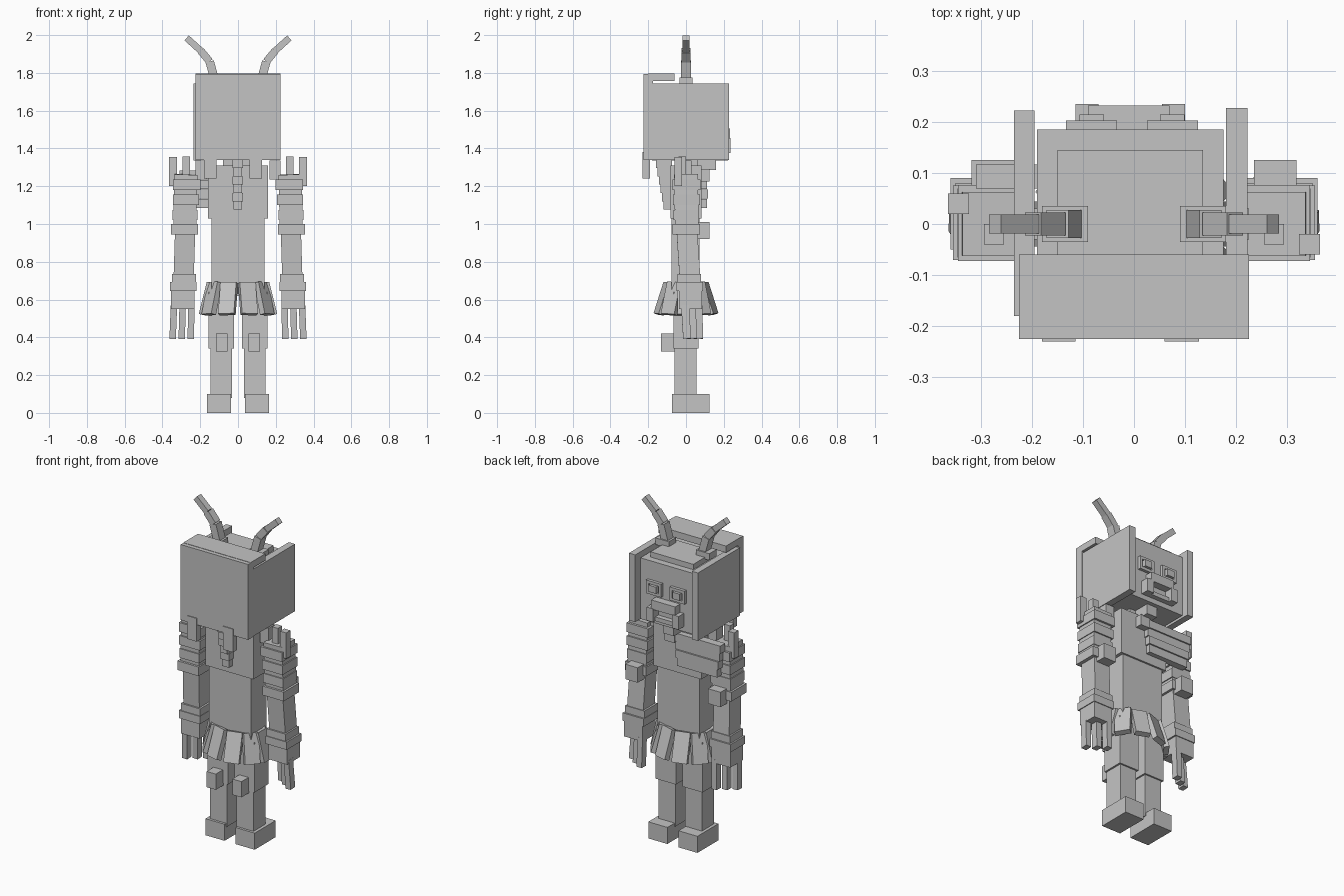
import bpy, math
from mathutils import Vector, Matrix

if "Cube" in bpy.data.objects:
    bpy.data.objects.remove(bpy.data.objects["Cube"])

grey = bpy.data.materials.new("stone grey")
grey.diffuse_color = (0.55, 0.55, 0.55, 1)
grey.use_nodes = True
grey.node_tree.nodes["Principled BSDF"].inputs["Base Color"].default_value = grey.diffuse_color

CUBE_FACES = [(0, 2, 3, 1), (4, 5, 7, 6), (0, 1, 5, 4), (2, 6, 7, 3), (0, 4, 6, 2), (1, 3, 7, 5)]


def make(name, boxes):
    """Join several (matrix, size) blocks into one object."""
    verts, faces = [], []
    for mat, size in boxes:
        base = len(verts)
        for x in (-.5, .5):
            for y in (-.5, .5):
                for z in (-.5, .5):
                    verts.append(mat @ Vector((x * size[0], y * size[1], z * size[2])))
        faces += [tuple(i + base for i in reversed(f)) for f in
                  [tuple(reversed(f)) for f in ((0, 1, 3, 2), (4, 6, 7, 5), (0, 4, 5, 1),
                                                (2, 3, 7, 6), (0, 2, 6, 4), (1, 5, 7, 3))]]
    mesh = bpy.data.meshes.new(name)
    mesh.from_pydata(verts, [], faces)
    mesh.materials.append(grey)
    obj = bpy.data.objects.new(name, mesh)
    bpy.context.collection.objects.link(obj)
    return obj


def span(x0, x1, y0, y1, z0, z1):
    """Block given by its limits."""
    c = Vector(((x0 + x1) / 2, (y0 + y1) / 2, (z0 + z1) / 2))
    return Matrix.Translation(c), (abs(x1 - x0), y1 - y0, z1 - z0)


def side_span(s, x0, x1, *rest):
    """Block on side s (-1 or 1)."""
    return span(min(s * x0, s * x1), max(s * x0, s * x1), *rest)


def strut(a, b, w, d):
    """Block running from a to b in an upright plane facing y."""
    a, b = Vector(a), Vector(b)
    v = b - a
    z = v.normalized()
    x = Vector((0, 1, 0)).cross(z).normalized()
    y = z.cross(x)
    rot = Matrix((x, y, z)).transposed().to_4x4()
    return Matrix.Translation((a + b) / 2) @ rot, (w, d, v.length)


# Head with cap
make("head", [span(-.19, .175, -.18, .185, 1.345, 1.713)])
make("head_cap", [span(-.15, .135, -.06, .145, 1.70, 1.745)])

# Open hood: back plate, top flap, side plates, hanging tabs
make("hood_back", [span(-.225, .225, -.225, -.175, 1.34, 1.795)])
make("hood_top_flap", [span(-.225, .225, -.2, -.06, 1.757, 1.797)])
make("hood_sides", [span(-.235, -.195, -.18, .222, 1.335, 1.745),
                    span(.18, .222, -.18, .227, 1.34, 1.745)])
make("hood_tabs", [span(-.18, -.115, -.23, -.19, 1.24, 1.38),
                   span(.06, .127, -.23, -.19, 1.24, 1.38)])

# Curved antennae on small bases
for s, side in ((-1, "left"), (1, "right")):
    make(side + "_antenna_base", [side_span(s, .09, .18, -.035, .035, 1.735, 1.775)])
    pts = [(.122, 1.76), (.15, 1.86), (.198, 1.918), (.272, 1.985)]
    make(side + "_antenna", [
        strut((s * a[0], 0, a[1]), (s * b[0], 0, b[1]), w, d)
        for a, b, w, d in zip(pts, pts[1:], (.045, .04, .035), (.054, .046, .038))])

# Face: framed eyes and a moustache with drooping ends
for s, side, cx in ((-1, "left", -.083), (1, "right", .075)):
    x0, x1, z0, z1, t = cx - .05, cx + .05, 1.52, 1.6, .017
    make(side + "_eye_frame", [span(x0, x1, .18, .203, z1 - t, z1), span(x0, x1, .18, .203, z0, z0 + t),
                               span(x0, x0 + t, .18, .203, z0 + t, z1 - t),
                               span(x1 - t, x1, .18, .203, z0 + t, z1 - t)])
    make(side + "_eye", [span(cx - .024, cx + .024, .18, .215, 1.54, 1.58)])
make("moustache", [span(-.09, .07, .18, .232, 1.45, 1.505),
                   span(-.115, -.07, .18, .235, 1.375, 1.455),
                   span(.055, .1, .18, .235, 1.375, 1.455)])
make("lower_lip", [span(-.07, .055, .18, .215, 1.375, 1.40)])

# Torso, neck and throat ornament
make("neck", [span(-.08, .08, -.06, .06, 1.28, 1.36)])
make("chest", [span(-.16, .16, -.083, .083, 1.03, 1.31)])
make("waist", [span(-.14, .14, -.076, .072, .62, 1.035)])
make("throat_ornament", [span(-.03, .04, .05, .16, 1.285, 1.345), span(-.01, .055, .06, .125, 1.225, 1.29)])

# Stacked chest bands wrapping one shoulder
make("chest_bands", [span(-.31 + .008 * i, 0 - .006 * i, .07, .117 - .006 * (i % 2),
                          1.235 - .05 * i, 1.283 - .05 * i) for i in range(4)])

# Segmented tapering tail of hair down the back
make("back_braid", [span(-.03 + .005 * (i % 2), .027 - .005 * (i % 2), -.158 + .008 * i, -.075,
                         1.34 - .044 * (i + 1), 1.34 - .044 * i) for i in range(6)])

# Skirt of flared panels
panels = []
for i in range(10):
    a = math.radians(18 + 36 * i)
    out = Vector((math.sin(a), math.cos(a), 0))
    top = Vector((out.x * .15, out.y * .095, .69))
    low = Vector((out.x * .192, out.y * .152, .52))
    z = (top - low).normalized()
    x = out.cross(z).normalized()
    y = z.cross(x)
    rot = Matrix((x, y, z)).transposed().to_4x4()
    panels.append((Matrix.Translation((top + low) / 2) @ rot, (.088, .032, .175)))
make("skirt_panels", panels)

for s, side in ((-1, "left"), (1, "right")):
    # Legs
    make(side + "_thigh", [side_span(s, .022, .156, -.066, .066, .34, .64)])
    make(side + "_shin", [side_span(s, .032, .145, -.06, .056, .08, .345)])
    make(side + "_foot", [side_span(s, .037, .164, -.075, .125, 0, .1)])
    make(side + "_knee_block", [side_span(s, .055, .116, -.133, -.05, .325, .42)])

    # Arms: slightly splayed and leaning forward
    make(side + "_upper_arm", [strut((s * .275, 0, 1.262), (s * .283, .005, .95), .122, .125)])
    make(side + "_arm_rings", [side_span(s, .272 + .004 * i - w / 2, .272 + .004 * i + w / 2,
                                         -w / 2, w / 2 + .004, z, z + .055)
                               for i, (z, w) in enumerate(((1.18, .145), (1.1, .138), (1.02, .132), (.945, .142)))])
    make(side + "_elbow_block", [side_span(s, .235, .318, .05, .125, .92, 1.01)])
    make(side + "_forearm", [strut((s * .28, .005, .96), (s * .288, .022, .7), .107, .11)])
    make(side + "_wrist_rings", [side_span(s, .222, .35, -.045, .08, .69, .735),
                                 side_span(s, .22, .36, -.05, .09, .645, .692)])
    make(side + "_hand", [side_span(s, .23, .355, -.038, .085, .55, .65)])
    make(side + "_fingers", [strut((s * (.247 + .046 * i), .065 - .035 * i, .57),
                                   (s * (.25 + .048 * i), .07 - .032 * i, .392), .034, .042)
                             for i in range(3)])

    # Shoulder spikes
    make(side + "_shoulder_spikes", [side_span(s, .323, .364, -s * .04 - .02, -s * .04 + .02, 1.2, 1.356),
                                     side_span(s, .255, .294, -.04, .0, 1.24, 1.357),
                                     side_span(s, .168, .225, -.03, .03, 1.235, 1.335)])
